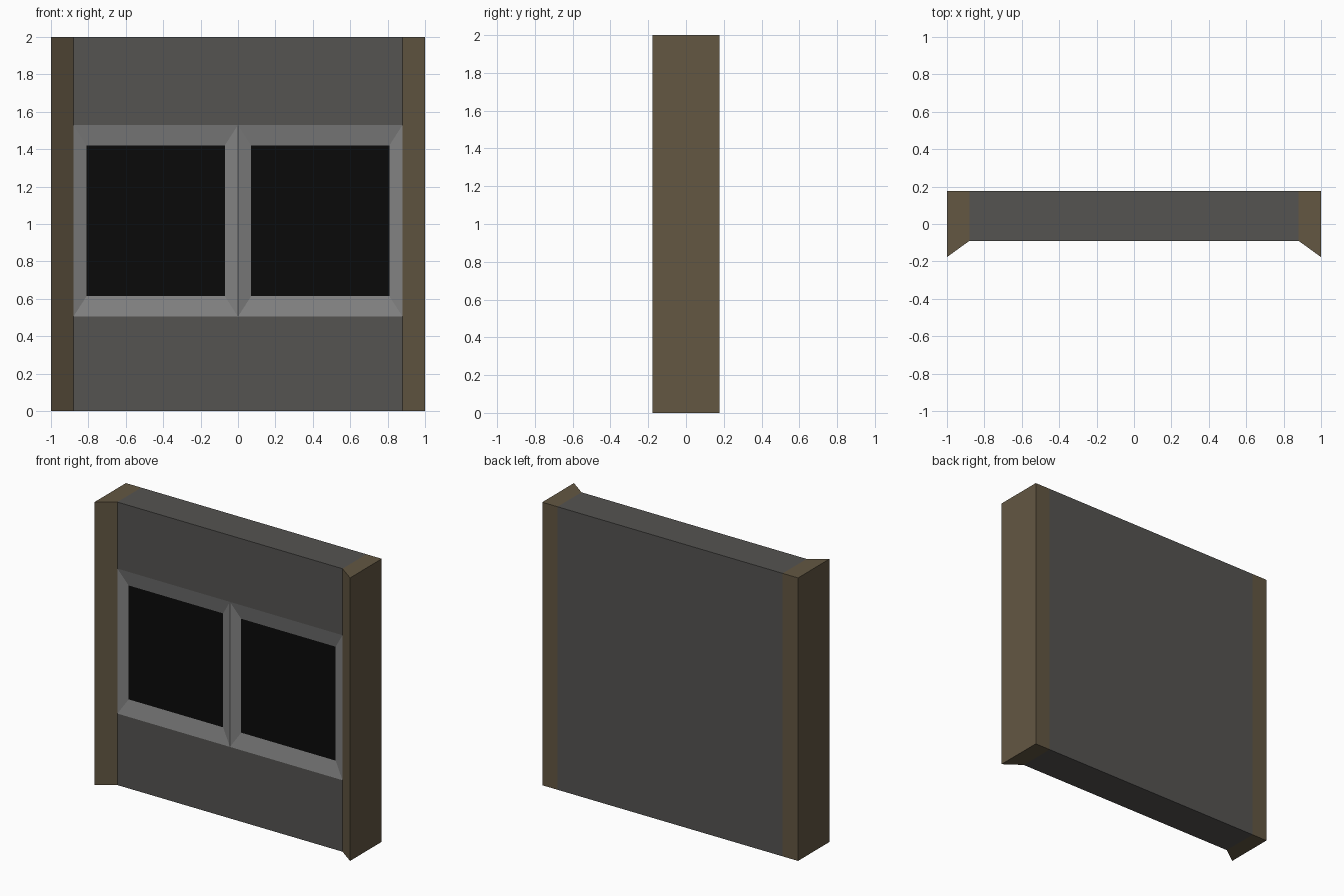
import bpy, bmesh
from mathutils import Vector

if "Cube" in bpy.data.objects:
    bpy.data.objects.remove(bpy.data.objects["Cube"])

HALF, INNER, H = 1.0, 0.88, 2.0        # half width, inner edge of posts, height
BACK, FACE, LIP = 0.177, -0.09, -0.172  # y of back, wall face, post front edge
SILL, HEAD, DEPTH = 0.505, 1.53, 0.025  # window band and recess depth


def material(name, rgb):
    m = bpy.data.materials.new(name)
    m.diffuse_color = (*rgb, 1)
    m.use_nodes = True
    m.node_tree.nodes["Principled BSDF"].inputs["Base Color"].default_value = m.diffuse_color
    return m


def finish(bm, name, *mats):
    bmesh.ops.recalc_face_normals(bm, faces=bm.faces)
    # drop the hidden faces where wall and posts join
    hidden = [f for f in bm.faces if all(abs(abs(v.co.x) - INNER) < 1e-4 for v in f.verts)]
    bmesh.ops.delete(bm, geom=hidden, context='FACES')
    me = bpy.data.meshes.new(name)
    bm.to_mesh(me)
    bm.free()
    for m in mats:
        me.materials.append(m)
    ob = bpy.data.objects.new(name, me)
    bpy.context.collection.objects.link(ob)
    return ob


def prism(profile):
    """Extrude an (x, y) outline from the floor to full height."""
    bm = bmesh.new()
    base = bm.faces.new([bm.verts.new((x, y, 0)) for x, y in profile])
    ext = bmesh.ops.extrude_face_region(bm, geom=[base], use_keep_orig=True)
    top = [g for g in ext['geom'] if isinstance(g, bmesh.types.BMVert)]
    bmesh.ops.translate(bm, verts=top, vec=(0, 0, H))
    return bm


wall_grey = material("wall_grey", (0.09, 0.087, 0.083))
frame_grey = material("frame_grey", (0.22, 0.22, 0.22))
glass_black = material("glass_black", (0.003, 0.003, 0.003))
brown = material("post_brown", (0.125, 0.095, 0.055))

# Wall slab, cut into bands so the two window openings become single faces
bm = prism([(-INNER, FACE), (INNER, FACE), (INNER, BACK), (-INNER, BACK)])
bmesh.ops.recalc_face_normals(bm, faces=bm.faces)
for co, no in (((0, 0, SILL), (0, 0, 1)), ((0, 0, HEAD), (0, 0, 1)), ((0, 0, 0), (1, 0, 0))):
    bmesh.ops.bisect_plane(bm, geom=bm.verts[:] + bm.edges[:] + bm.faces[:],
                           plane_co=co, plane_no=no)

# Windows: sloped surrounds running back to recessed dark panes
mid = (SILL + HEAD) / 2
panes = [f for f in bm.faces if f.normal.y < -0.9 and abs(f.calc_center_median().z - mid) < 0.01]
rims = bmesh.ops.inset_individual(bm, faces=panes, thickness=0.1)['faces']
for f in rims:
    f.material_index = 1
for f in panes:
    f.material_index = 2
    c = f.calc_center_median()
    for v in f.verts:
        v.co = Vector((v.co.x, FACE + DEPTH, 1.42 if v.co.z > c.z else 0.615))
finish(bm, "window_wall", wall_grey, frame_grey, glass_black)

# Side posts with splayed fronts
for side, label in ((-1, "left"), (1, "right")):
    outline = [(INNER, FACE), (HALF, LIP - 0.005), (HALF, BACK), (INNER, BACK)]
    finish(prism([(side * x, y) for x, y in outline]), f"{label}_post", brown)
